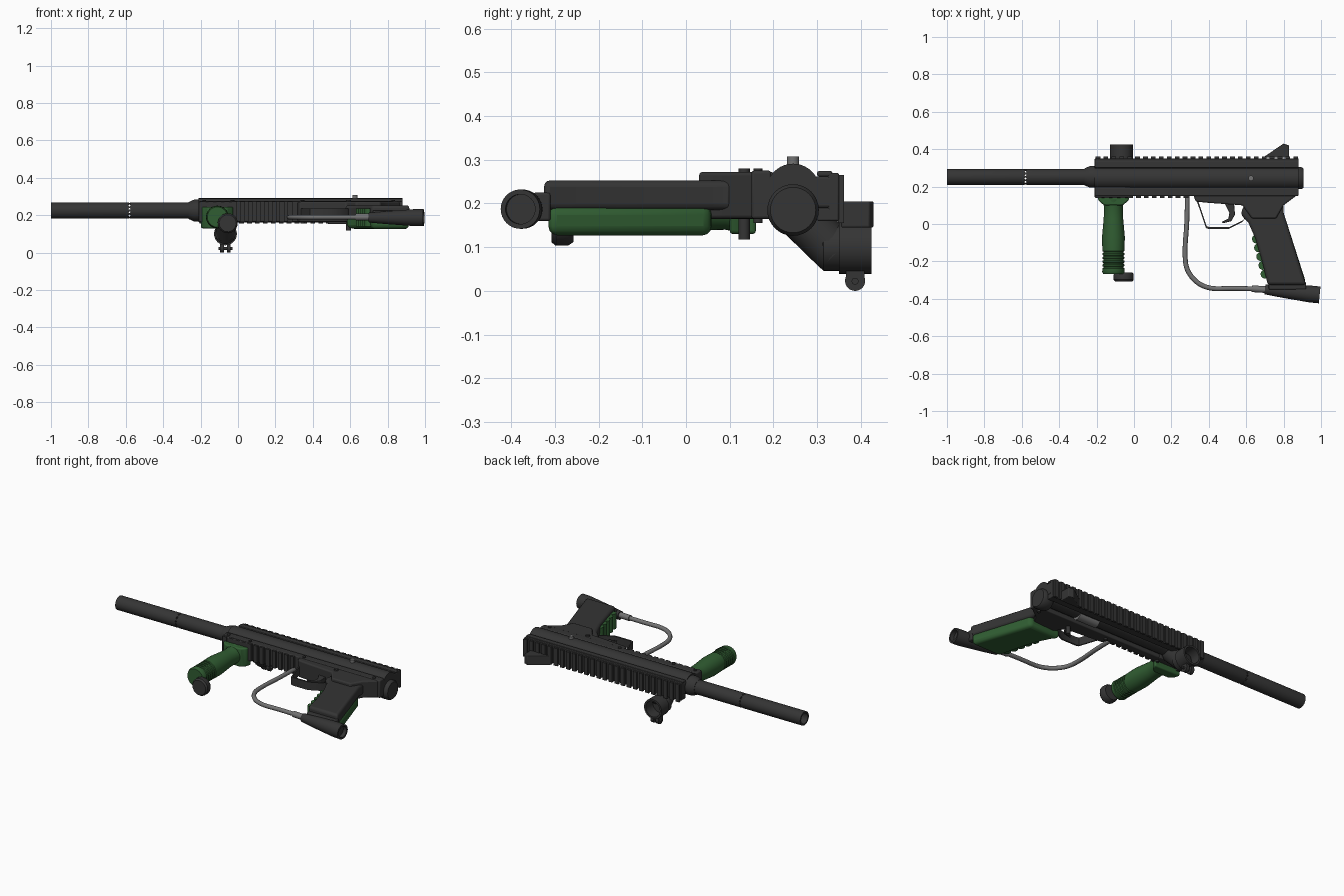
import bpy, bmesh, math
from mathutils import Vector

cube = bpy.data.objects.get("Cube")
if cube:
    bpy.data.objects.remove(cube, do_unlink=True)


def material(name, rgb):
    m = bpy.data.materials.new(name)
    m.use_nodes = True
    m.diffuse_color = (*rgb, 1)
    m.node_tree.nodes["Principled BSDF"].inputs["Base Color"].default_value = (*rgb, 1)
    return m


DARK = material("charcoal", (0.035, 0.035, 0.035))
GREEN = material("forest_green", (0.03, 0.11, 0.032))
GREY = material("steel_grey", (0.17, 0.17, 0.17))


def finish(name, bm, mat, bevel=0):
    bmesh.ops.recalc_face_normals(bm, faces=bm.faces)
    me = bpy.data.meshes.new(name)
    bm.to_mesh(me)
    bm.free()
    me.materials.append(mat)
    ob = bpy.data.objects.new(name, me)
    bpy.context.collection.objects.link(ob)
    if bevel:
        b = ob.modifiers.new("Bevel", "BEVEL")
        b.width, b.segments, b.limit_method = bevel, 3, "ANGLE"
    bpy.ops.object.select_all(action="DESELECT")
    ob.select_set(True)
    bpy.context.view_layer.objects.active = ob
    bpy.ops.object.shade_smooth_by_angle(angle=math.radians(35))
    return ob


def prism(name, pts, z0, z1, mat=DARK, bevel=0):
    """Extrude an xy outline between two heights."""
    bm = bmesh.new()
    f = bm.faces.new([bm.verts.new((x, y, z0)) for x, y in pts])
    r = bmesh.ops.extrude_face_region(bm, geom=[f])
    bmesh.ops.translate(bm, vec=(0, 0, z1 - z0),
                        verts=[v for v in r["geom"] if isinstance(v, bmesh.types.BMVert)])
    return finish(name, bm, mat, bevel)


def box(name, x, y, z, mat=DARK, bevel=0):
    return prism(name, [(x[0], y[0]), (x[1], y[0]), (x[1], y[1]), (x[0], y[1])], *z, mat, bevel)


def lathe(name, start, end, profile, mat=DARK, n=32, hollow=False):
    """Turn (distance, radius) pairs around the line from start to end."""
    start, axis = Vector(start), (Vector(end) - Vector(start)).normalized()
    u = axis.orthogonal().normalized()
    w = axis.cross(u)
    bm = bmesh.new()
    rings = []
    for t, r in profile:
        angles = [math.tau * i / n for i in range(n)]
        rings.append([bm.verts.new(start + axis * t + (u * math.cos(a) + w * math.sin(a)) * r)
                      for a in angles])
    pairs = list(zip(rings, rings[1:]))
    if hollow:
        pairs.append((rings[-1], rings[0]))
    else:
        bm.faces.new(rings[0])
        bm.faces.new(rings[-1])
    for a, b in pairs:
        for i in range(n):
            bm.faces.new((a[i], a[(i + 1) % n], b[(i + 1) % n], b[i]))
    return finish(name, bm, mat)


def rod(name, start, end, r0, r1=None, mat=DARK, n=32):
    length = (Vector(end) - Vector(start)).length
    return lathe(name, start, end, [(0, r0), (length, r0 if r1 is None else r1)], mat, n)


def wire(name, pts, radius, mat, smooth=True):
    cu = bpy.data.curves.new(name, "CURVE")
    cu.dimensions, cu.bevel_depth, cu.bevel_resolution = "3D", radius, 3
    cu.use_fill_caps = True
    s = cu.splines.new("NURBS" if smooth else "POLY")
    s.points.add(len(pts) - 1)
    for p, co in zip(s.points, pts):
        p.co = (*co, 1)
    if smooth:
        s.use_endpoint_u, s.order_u = True, 3
    cu.materials.append(mat)
    ob = bpy.data.objects.new(name, cu)
    bpy.context.collection.objects.link(ob)


def repeat(ob, count, step):
    a = ob.modifiers.new("Array", "ARRAY")
    a.count, a.use_relative_offset, a.use_constant_offset = count, False, True
    a.constant_offset_displace = (step, 0, 0)
    return ob


# Barrel: open tube with vent holes
BY, BZ = 0.252, 0.225
barrel = lathe("barrel", (-1, BY, BZ), (0, BY, BZ),
               [(0, 0.043), (0.41, 0.043), (0.42, 0.041), (0.43, 0.043), (0.76, 0.043),
                (0.76, 0.033), (0, 0.033)], hollow=True)
for i in range(4):
    o = (i - 1.5) * 0.018
    for k, d in enumerate([((-0.58, BY + o, 0.1), (-0.58, BY + o, 0.4)),
                           ((-0.58, 0.1, BZ + o), (-0.58, 0.4, BZ + o))]):
        c = rod("vent_cutter", *d, 0.005, n=8)
        c.hide_render = True
        c.hide_viewport = True
        c.display_type = "WIRE"
        m = barrel.modifiers.new("Vent", "BOOLEAN")
        m.operation, m.object, m.solver = "DIFFERENCE", c, "EXACT"
lathe("barrel_collar", (-0.265, BY, BZ), (0, BY, BZ), [(0, 0.045), (0.03, 0.058), (0.07, 0.058)])

# Receiver: tube, core and rails
rod("receiver_tube", (-0.21, 0.245, 0.23), (0.88, 0.245, 0.23), 0.061, n=40)
box("receiver_core", (-0.21, 0.88), (0.185, 0.335), (0.19, 0.262), bevel=0.006)
box("lower_body", (-0.21, 0.88), (0.15, 0.195), (0.165, 0.275), bevel=0.006)
for side, z in (("upper", (0.262, 0.274)), ("lower", (0.16, 0.19))):
    box(side + "_side_rib", (-0.21, 0.88), (0.3, 0.335), z, bevel=0.004)
box("top_rail", (-0.21, 0.88), (0.325, 0.35), (0.16, 0.27), bevel=0.004)
repeat(box("top_rail_tooth", (-0.205, -0.18), (0.348, 0.362), (0.155, 0.265)), 26, 0.0423)
repeat(box("lower_rail_tooth", (-0.2, -0.175), (0.138, 0.152), (0.165, 0.272)), 12, 0.0423)
box("front_block", (-0.21, -0.02), (0.14, 0.2), (0.165, 0.272), bevel=0.005)
lathe("rear_cap", (0.83, 0.245, 0.185), (1, 0.245, 0.185),
      [(0, 0.05), (0.02, 0.059), (0.065, 0.059), (0.075, 0.052)])

# Bolt, cocking handle and pins
rod("bolt", (0.48, 0.245, 0.185), (0.62, 0.245, 0.185), 0.032, mat=GREY)
rod("cocking_handle", (0.625, 0.245, 0.24), (0.625, 0.245, 0.307), 0.014, mat=GREY)
rod("safety_pin", (0.59, 0.133, 0.118), (0.59, 0.133, 0.28), 0.013, n=16)
for x in (-0.18, -0.03, 0.345, 0.83):
    rod("body_pin", (x, 0.165, 0.155), (x, 0.165, 0.28), 0.01, n=16)

# Rear sight
prism("rear_sight", [(0.69, 0.355), (0.77, 0.41), (0.8, 0.43), (0.83, 0.42), (0.83, 0.355)],
      0.145, 0.205, bevel=0.004)

# Feed neck on the side of the receiver
NX, NZ = -0.067, 0.1
rod("feed_elbow", (NX, 0.24, 0.19), (NX, 0.345, 0.088), 0.052)
lathe("feed_neck", (NX, 0.305, NZ), (NX, 1, NZ),
      [(0, 0.045), (0.01, 0.054), (0.045, 0.054), (0.045, 0.061), (0.12, 0.061),
       (0.12, 0.049), (0.05, 0.049), (0.05, 0.01)])
for x in (-0.085, -0.05):
    rod("clamp_lug", (x - 0.01, 0.387, 0.023), (x + 0.01, 0.387, 0.023), 0.023)
    box("clamp_arm", (x - 0.01, x + 0.01), (0.366, 0.408), (0.023, 0.05))
rod("clamp_screw", (-0.105, 0.387, 0.022), (-0.03, 0.387, 0.022), 0.008, n=12)

# Grip frame, trigger guard and trigger
prism("grip_frame", [(0.31, 0.175), (0.33, 0.12), (0.4, 0.113), (0.58, 0.1), (0.63, 0.03),
                     (0.76, 0.03), (0.8, 0.1), (0.86, 0.145), (0.88, 0.175)],
      0.165, 0.272, bevel=0.008)
grip = [(0.575, 0.075), (0.575, 0.045), (0.61, 0.01), (0.65, -0.08), (0.685, -0.2),
        (0.715, -0.325), (0.92, -0.325), (0.8, 0.06), (0.8, 0.11), (0.6, 0.11)]
prism("rear_grip", grip, 0.185, 0.253, bevel=0.024)
prism("rear_grip_panel", [(x, min(y, 0.06) if y > 0 else y + 0.01) for x, y in grip[1:-2]],
      0.127, 0.195, GREEN, 0.022)
for i in range(5):
    x, y = 0.655 + i * 0.0115, -0.08 - i * 0.047
    rod("finger_ridge", (x, y, 0.14), (x, y, 0.235), 0.024, mat=GREEN, n=20)
guard = [(0.335, 0.125), (0.385, -0.022), (0.4, -0.027), (0.505, -0.027), (0.58, 0.01), (0.6, 0.04)]
prism("trigger_guard", guard + [(x + 0.004, y + 0.01) for x, y in reversed(guard)], 0.185, 0.235)
prism("trigger", [(0.485, 0.11), (0.51, 0.06), (0.505, 0.03), (0.47, 0.012), (0.475, 0.004),
                  (0.52, 0.015), (0.54, 0.05), (0.535, 0.11)], 0.195, 0.225, bevel=0.003)

# Air fitting and hose under the grip
lathe("air_fitting", (0.7, -0.35, 0.187), (0.99, -0.379, 0.187),
      [(0, 0.026), (0.1, 0.035), (0.24, 0.045), (0.294, 0.045), (0.294, 0.034), (0.27, 0.034)])
box("grip_base", (0.72, 0.92), (-0.35, -0.31), (0.16, 0.225), bevel=0.006)
wire("air_hose", [(0.285, 0.15, 0.19), (0.285, 0.02, 0.19), (0.27, -0.14, 0.19), (0.28, -0.26, 0.19),
                  (0.38, -0.35, 0.19), (0.55, -0.342, 0.19), (0.71, -0.35, 0.19)], 0.013, GREY)
rod("hose_ferrule", (0.63, -0.346, 0.19), (0.71, -0.351, 0.19), 0.018, mat=GREY, n=16)

# Foregrip: turned handle with grooves, flared mount and end knob
FX, FZ = -0.11, 0.19
grooves = []
for i in range(5):
    t = 0.275 + i * 0.02
    grooves += [(t, 0.059), (t + 0.003, 0.054), (t + 0.009, 0.054), (t + 0.012, 0.059)]
lathe("foregrip", (FX, 0.13, FZ), (FX, -1, FZ),
      [(0, 0.058), (0.04, 0.05), (0.1, 0.052), (0.2, 0.061)] + grooves +
      [(0.385, 0.06), (0.398, 0.054)], GREEN)
prism("foregrip_mount", [(-0.2, 0.16), (-0.02, 0.16), (-0.03, 0.125), (-0.06, 0.1),
                         (-0.16, 0.1), (-0.19, 0.125)], 0.13, 0.245, GREEN, 0.008)
lathe("foregrip_knob", (-0.055, -0.258, 0.157), (-0.055, -1, 0.157),
      [(0, 0.046), (0.012, 0.054), (0.04, 0.054), (0.05, 0.046)], n=14)
